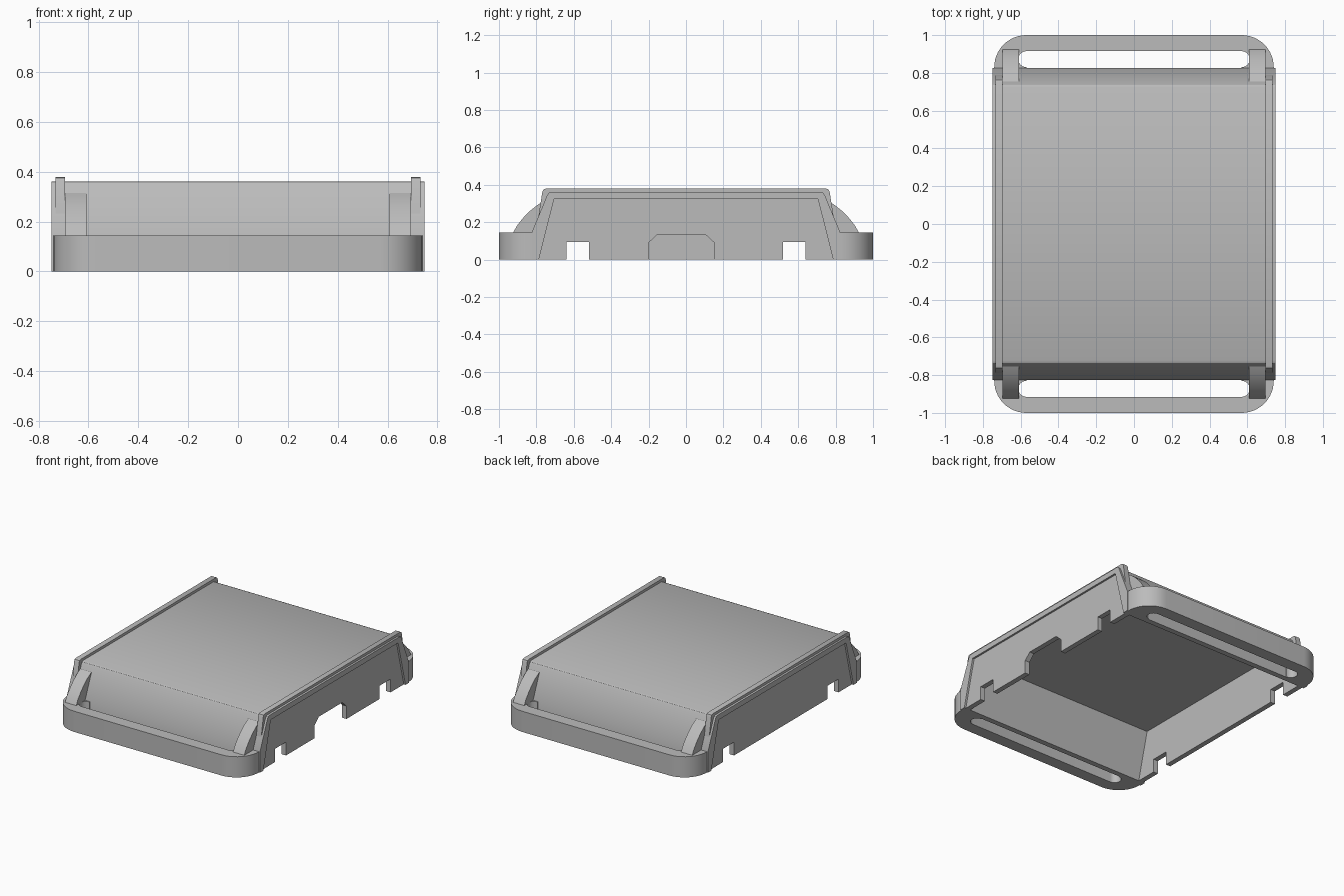
import bpy, bmesh
from math import sin, cos, pi, radians

cube = bpy.data.objects.get("Cube")
if cube:
    bpy.data.objects.remove(cube, do_unlink=True)

grey = bpy.data.materials.new("matte_grey")
grey.use_nodes = True
COLOUR = (0.5, 0.5, 0.5, 1)
grey.diffuse_color = COLOUR
grey.node_tree.nodes["Principled BSDF"].inputs["Base Color"].default_value = COLOUR


def prism(name, outline, axis, lo, hi):
    """Extrude a closed outline along x (outline in y, z) or z (outline in x, y)."""
    def place(p, t):
        return (t, p[0], p[1]) if axis == "x" else (p[0], p[1], t)

    bm = bmesh.new()
    low = [bm.verts.new(place(p, lo)) for p in outline]
    high = [bm.verts.new(place(p, hi)) for p in outline]
    n = len(outline)
    bm.faces.new(low)
    bm.faces.new(high)
    for i in range(n):
        j = (i + 1) % n
        bm.faces.new((low[i], low[j], high[j], high[i]))
    bmesh.ops.recalc_face_normals(bm, faces=bm.faces)
    # Split the caps cleanly, since several outlines are concave
    bmesh.ops.triangulate(bm, faces=[f for f in bm.faces if len(f.verts) > 4])
    mesh = bpy.data.meshes.new(name)
    bm.to_mesh(mesh)
    bm.free()
    mesh.materials.append(grey)
    obj = bpy.data.objects.new(name, mesh)
    bpy.context.collection.objects.link(obj)
    bpy.ops.object.select_all(action="DESELECT")
    obj.select_set(True)
    bpy.context.view_layer.objects.active = obj
    bpy.ops.object.shade_smooth_by_angle(angle=radians(30))
    return obj


def arc(cx, cy, r, start, end, steps=12):
    angles = [start + (end - start) * i / steps for i in range(steps + 1)]
    return [(cx + r * cos(a), cy + r * sin(a)) for a in angles]


def mirrored(half):
    """Complete a half outline across the first coordinate."""
    return half + [(-a, b) for a, b in reversed(half)]


# Hollow arched shell: top deck and sloping end walls
FOOT, SHOULDER = (0.787, 0), (0.705, 0.325)
outer = [(0.825, 0), (0.825, 0.145), (0.742, 0.345), (0.735, 0.356), (0.722, 0.362)]
inner = [SHOULDER, FOOT]
prism("body_shell", mirrored(outer) + mirrored(inner[::-1])[::-1], "x", -0.748, 0.748)

# Recessed side panels with slots; only the left one has the wide notch
slot_pos = [(0.64, 0), (0.64, 0.093), (0.518, 0.093), (0.518, 0)]
notch = [(0.152, 0), (0.152, 0.09), (0.105, 0.133),
         (-0.155, 0.133), (-0.2, 0.09), (-0.2, 0)]
slot_neg = [(-a, b) for a, b in reversed(slot_pos)]
for side, name in ((1, "left"), (-1, "right")):
    middle = notch if side > 0 else []
    outline = [SHOULDER, FOOT] + slot_pos + middle + slot_neg
    outline += [(-FOOT[0], 0), (-SHOULDER[0], SHOULDER[1])]
    prism(name + "_side_panel", outline, "x", *sorted((side * 0.7, side * 0.735)))

# Raised rails along both sides of the deck
rail_top = [(0.79, 0.225), (0.768, 0.362), (0.762, 0.375), (0.75, 0.38)]
rail_under = [(0.705, 0.345), (0.76, 0.225)]
rail = mirrored(rail_top) + mirrored(rail_under[::-1])[::-1]
for side, name in ((1, "left"), (-1, "right")):
    prism(name + "_rail", rail, "x", *sorted((side * 0.695, side * 0.733)))

# Rounded end loops with a long slot, and the curved ribs that brace them
loop_outer = [(0.74, 0.8)] + arc(0.57, 0.83, 0.17, 0, pi / 2)
loop_inner = [(0.57, 0.81)] + arc(0.57, 0.8725, 0.0425, -pi / 2, pi / 2)
loop = mirrored(loop_outer) + mirrored(loop_inner)[::-1]
rib = [(0.77, 0.146), (0.926, 0.14), (0.905, 0.18), (0.872, 0.222),
       (0.835, 0.26), (0.795, 0.292), (0.755, 0.315)]
for end, end_name in ((-1, "front"), (1, "back")):
    prism(end_name + "_loop", [(x, end * y) for x, y in loop], "z", 0, 0.145)
    for side, name in ((1, "left"), (-1, "right")):
        prism(f"{end_name}_{name}_rib", [(end * y, z) for y, z in rib], "x",
              *sorted((side * 0.608, side * 0.695)))
